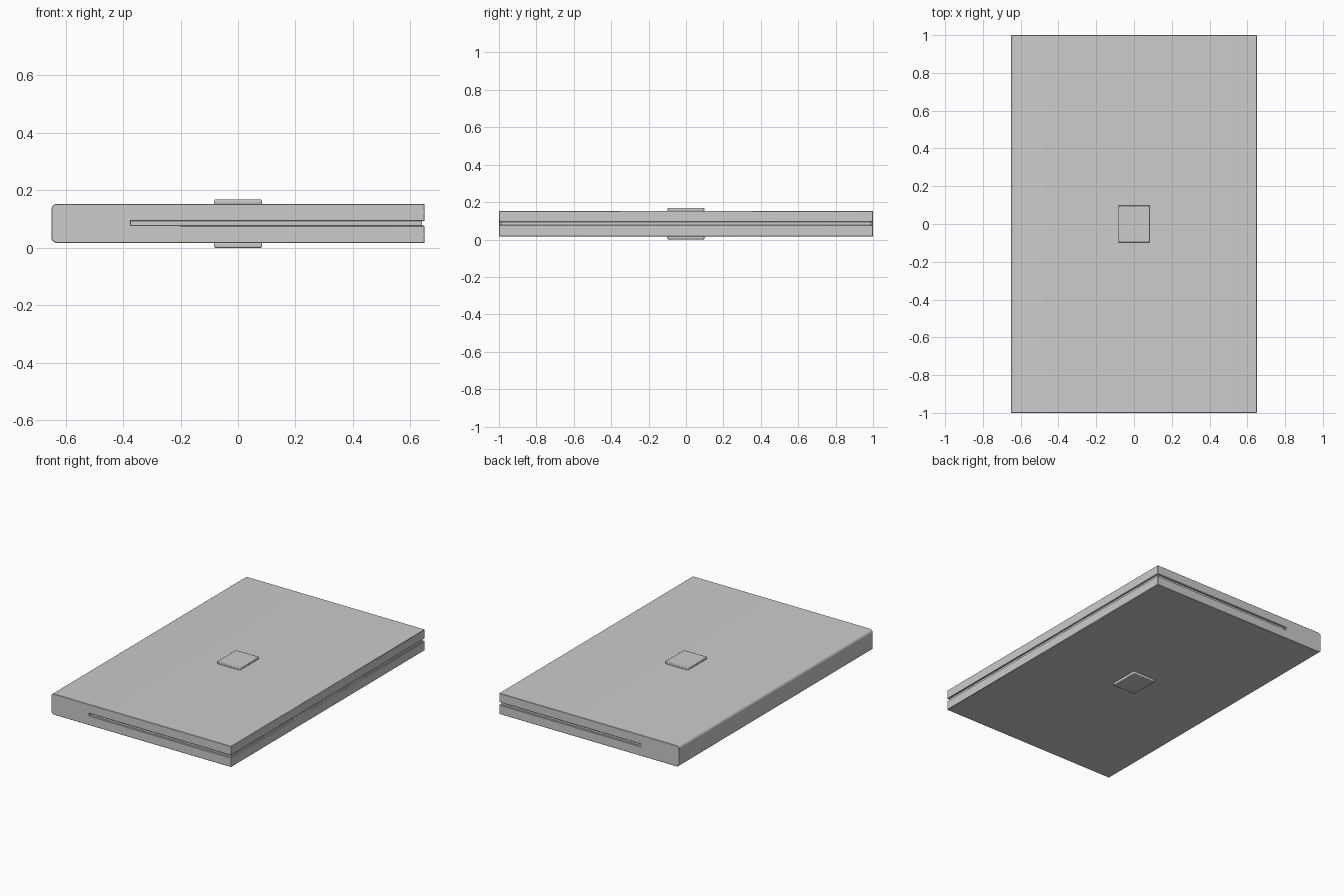
import bpy, bmesh, math

if "Cube" in bpy.data.objects:
    bpy.data.objects.remove(bpy.data.objects["Cube"])

def finish(name, bm, bevel=0.0, segments=2):
    bmesh.ops.recalc_face_normals(bm, faces=bm.faces[:])
    me = bpy.data.meshes.new(name)
    bm.to_mesh(me)
    bm.free()
    ob = bpy.data.objects.new(name, me)
    bpy.context.collection.objects.link(ob)
    if bevel:
        mod = ob.modifiers.new("bevel", 'BEVEL')
        mod.width, mod.segments = bevel, segments
        mod.limit_method, mod.angle_limit = 'ANGLE', math.radians(40)
    bpy.context.view_layer.objects.active = ob
    ob.select_set(True)
    bpy.ops.object.shade_smooth_by_angle(angle=math.radians(30))
    ob.select_set(False)
    return ob

def box(name, x0, x1, y, z0, z1, bevel=0.0):
    bm = bmesh.new()
    bmesh.ops.create_cube(bm, size=1)
    for v in bm.verts:
        v.co = ((x0 + x1) / 2 + v.co.x * (x1 - x0), v.co.y * 2 * y,
                (z0 + z1) / 2 + v.co.z * (z1 - z0))
    return finish(name, bm, bevel)

X, Z0, Z1 = 0.65, 0.017, 0.153          # half width, bottom, top
SX, S0, S1 = -0.375, 0.077, 0.094       # slot start, slot bottom and top
R = 0.02                                # spine rounding

# Folded cover: C-shaped profile with rounded spine, extruded along y
profile = [(X, Z0), (X, S0), (SX, S0), (SX, S1), (X, S1), (X, Z1)]
for cz, a0 in ((Z1 - R, 90), (Z0 + R, 180)):
    for i in range(7):
        a = math.radians(a0 + 15 * i)
        profile.append((-X + R + R * math.cos(a), cz + R * math.sin(a)))
bm = bmesh.new()
face = bm.faces.new([bm.verts.new((x, -1, z)) for x, z in profile])
ext = bmesh.ops.extrude_face_region(bm, geom=[face])
for v in ext["geom"]:
    if isinstance(v, bmesh.types.BMVert):
        v.co.y = 1
finish("folded_cover", bm, 0.002, 1)

# Recessed filler inside the slot
box("inner_layer", SX, X - 0.01, 0.988, S0, S1)

# Small square pads on the top and bottom
box("top_pad", -0.083, 0.083, 0.098, Z1 - 0.002, 0.168, 0.004)
box("bottom_pad", -0.083, 0.083, 0.098, 0.0, Z0 + 0.002, 0.004)
